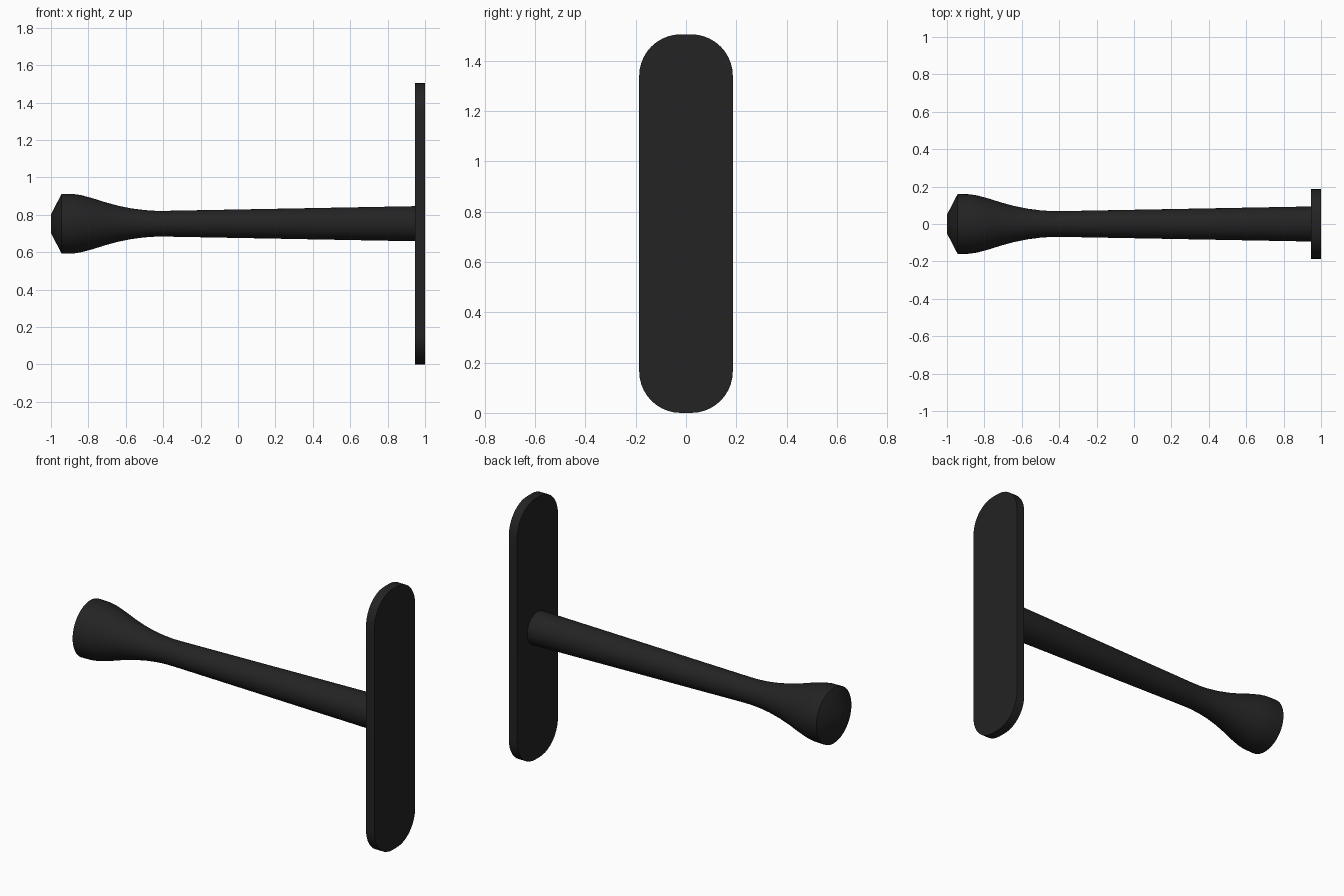
import bpy, bmesh, math

if "Cube" in bpy.data.objects:
    bpy.data.objects.remove(bpy.data.objects["Cube"])

mat = bpy.data.materials.new("matte black")
mat.diffuse_color = (0.017, 0.017, 0.017, 1)
mat.use_nodes = True
mat.node_tree.nodes["Principled BSDF"].inputs["Base Color"].default_value = mat.diffuse_color
CZ = 0.752


def finish(bm, name, angle):
    bmesh.ops.recalc_face_normals(bm, faces=bm.faces)
    me = bpy.data.meshes.new(name)
    bm.to_mesh(me)
    bm.free()
    me.materials.append(mat)
    ob = bpy.data.objects.new(name, me)
    bpy.context.collection.objects.link(ob)
    bpy.ops.object.select_all(action='DESELECT')
    ob.select_set(True)
    bpy.context.view_layer.objects.active = ob
    bpy.ops.object.shade_smooth_by_angle(angle=math.radians(angle))
    return ob


# Wall plate: rounded rectangle extruded along x
bm = bmesh.new()
hw, hh, r, n = 0.186, CZ, 0.165, 10
verts = []
for k, (sy, sz) in enumerate([(1, 1), (-1, 1), (-1, -1), (1, -1)]):
    for i in range(n + 1):
        a = math.pi / 2 * (k + i / n)
        verts.append(bm.verts.new((0.947, sy * (hw - r) + r * math.cos(a),
                                   CZ + sz * (hh - r) + r * math.sin(a))))
face = bm.faces.new(verts)
ext = bmesh.ops.extrude_face_region(bm, geom=[face], use_keep_orig=True)
for v in ext["geom"]:
    if isinstance(v, bmesh.types.BMVert):
        v.co.x = 1.0
finish(bm, "wall_plate", 30)

# Peg with flared, bevelled knob: (x, radius) profile turned about the x axis
profile = [(-1.0, 0.05), (-0.943, 0.16), (-0.88, 0.159), (-0.84, 0.153),
           (-0.78, 0.137), (-0.71, 0.115), (-0.64, 0.096), (-0.57, 0.082),
           (-0.5, 0.073), (-0.44, 0.069), (-0.38, 0.069), (0.96, 0.094)]
bm = bmesh.new()
S = 48
rings = [[bm.verts.new((x, rad * math.cos(2 * math.pi * i / S),
                        CZ + rad * math.sin(2 * math.pi * i / S)))
          for i in range(S)] for x, rad in profile]
for a, b in zip(rings, rings[1:]):
    for i in range(S):
        j = (i + 1) % S
        bm.faces.new((a[i], a[j], b[j], b[i]))
bm.faces.new(rings[0])
bm.faces.new(rings[-1])
finish(bm, "peg", 35)
